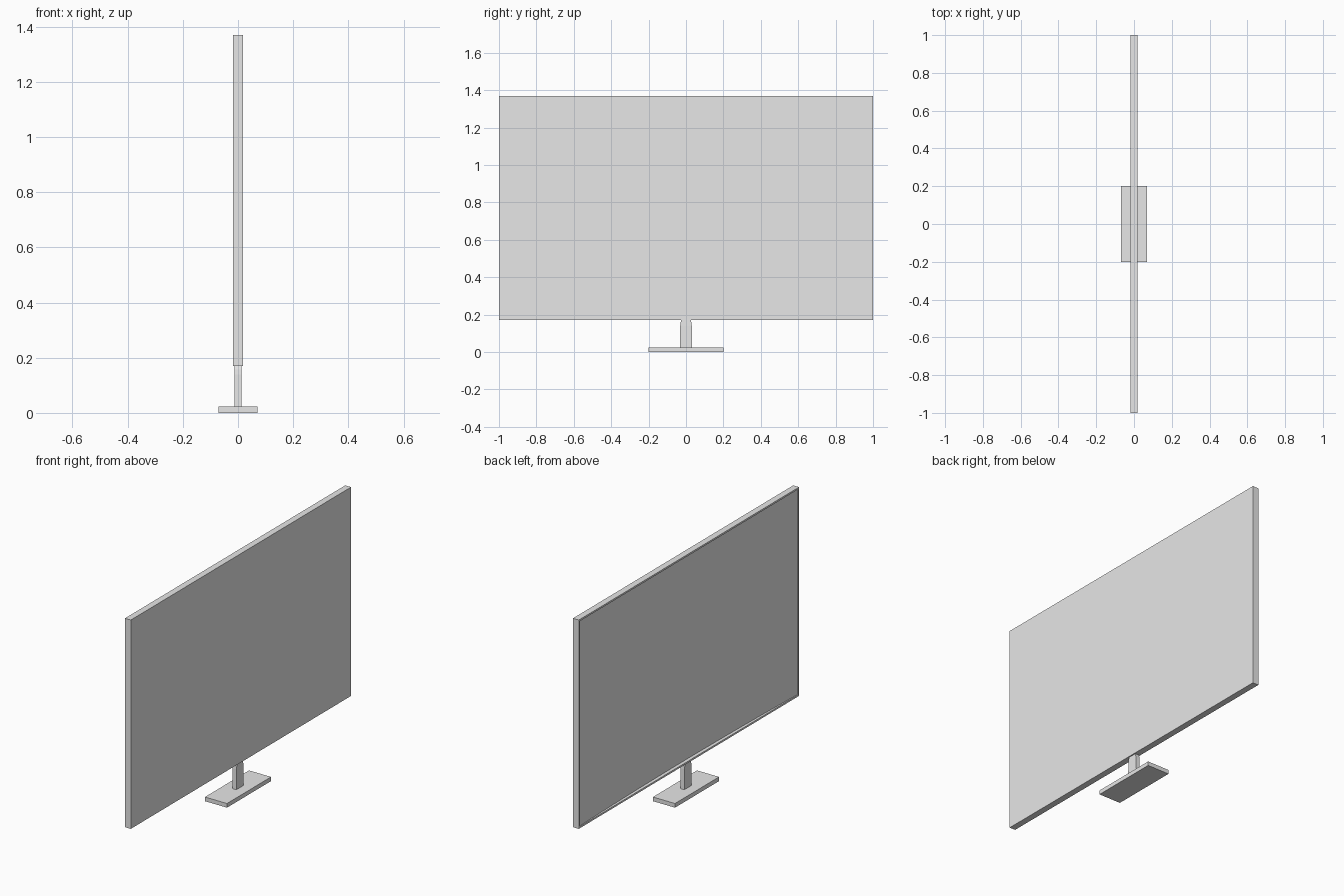
import bpy
import bmesh
from mathutils import Vector

if "Cube" in bpy.data.objects:
    bpy.data.objects.remove(bpy.data.objects["Cube"], do_unlink=True)

grey = bpy.data.materials.new("plain grey")
grey.use_nodes = True
grey.diffuse_color = (0.8, 0.8, 0.8, 1)
grey.node_tree.nodes["Principled BSDF"].inputs["Base Color"].default_value = (0.8, 0.8, 0.8, 1)


def add_object(name, bm):
    bmesh.ops.recalc_face_normals(bm, faces=bm.faces[:])
    mesh = bpy.data.meshes.new(name)
    bm.to_mesh(mesh)
    bm.free()
    mesh.materials.append(grey)
    obj = bpy.data.objects.new(name, mesh)
    bpy.context.collection.objects.link(obj)
    return obj


def box(half_x, half_y, bottom, top):
    """A bmesh box centred on the z axis."""
    bm = bmesh.new()
    bmesh.ops.create_cube(bm, size=2)
    for v in bm.verts:
        v.co = Vector((v.co.x * half_x, v.co.y * half_y, top if v.co.z > 0 else bottom))
    return bm


# Display panel: thin box with a narrow rim and a gently concave screen on -x
HALF_DEPTH, RIM, EDGE_RECESS, CENTRE_RECESS, STRIPS = 0.0185, 0.01, 0.004, 0.02, 12
bm = box(HALF_DEPTH, 1.0, 0.17, 1.37)
bm.faces.ensure_lookup_table()
screen = min(bm.faces, key=lambda f: f.calc_center_median().x)
bmesh.ops.inset_region(bm, faces=[screen], thickness=RIM, use_even_offset=True)
extruded = bmesh.ops.extrude_face_region(bm, geom=[screen])["geom"]
if screen.is_valid:
    bmesh.ops.delete(bm, geom=[screen], context="FACES_ONLY")
for v in [g for g in extruded if isinstance(g, bmesh.types.BMVert)]:
    v.co.x += EDGE_RECESS

# Slice the sunken face into upright strips, then bow them inward
half_screen = 1.0 - RIM
level = -HALF_DEPTH + EDGE_RECESS
for i in range(1, STRIPS):
    y = half_screen * (2 * i / STRIPS - 1)
    faces = [f for f in bm.faces if all(abs(v.co.x - level) < 1e-5 for v in f.verts)]
    geom = set(faces)
    for f in faces:
        geom.update(f.edges)
        geom.update(f.verts)
    bmesh.ops.bisect_plane(bm, geom=list(geom), plane_co=(0, y, 0), plane_no=(0, 1, 0))
for v in bm.verts:
    if abs(v.co.x - level) < 1e-5:
        v.co.x += (CENTRE_RECESS - EDGE_RECESS) * (1 - (v.co.y / half_screen) ** 2)
add_object("display_panel", bm)

# Stand foot: flat slab
add_object("stand_foot", box(0.07, 0.2, 0.0, 0.024))

# Stand neck: rectangular post with shoulders narrowing below the panel
bm = bmesh.new()
rings = []
for half_x, half_y, z in ((0.013, 0.033, 0.02), (0.013, 0.031, 0.14),
                          (0.0125, 0.029, 0.158), (0.012, 0.025, 0.172)):
    rings.append([bm.verts.new((sx * half_x, sy * half_y, z))
                  for sx, sy in ((-1, -1), (1, -1), (1, 1), (-1, 1))])
for low, high in zip(rings, rings[1:]):
    for i in range(4):
        j = (i + 1) % 4
        bm.faces.new((low[i], low[j], high[j], high[i]))
bm.faces.new(rings[0][::-1])
bm.faces.new(rings[-1])
add_object("stand_neck", bm)
